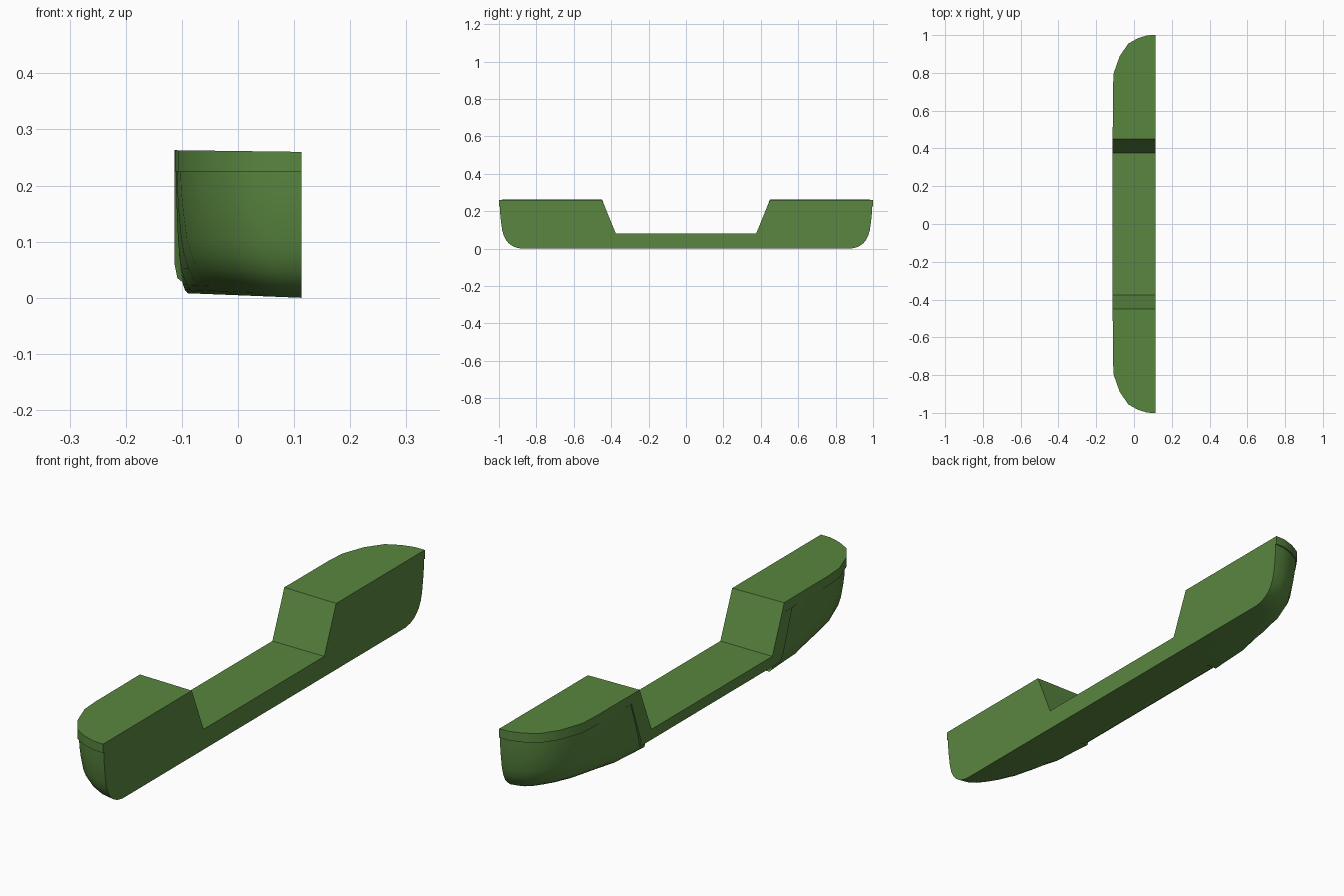
import bpy, bmesh, math

if "Cube" in bpy.data.objects:
    bpy.data.objects.remove(bpy.data.objects["Cube"])

BACK = 0.113
green = bpy.data.materials.new("green_paint")
green.diffuse_color = (0.1, 0.24, 0.05, 1)
green.use_nodes = True
green.node_tree.nodes["Principled BSDF"].inputs["Base Color"].default_value = green.diffuse_color


def inner(z):           # slanted side of the centre opening
    return 0.375 + 0.075 * (z - 0.08) / 0.183


def outer(z):           # outer edge of the raised frame
    return 0.42 + 0.08 * z / 0.225


def loft(name, rows, caps=(), mirror=False, smooth=True):
    """Skin equal-length rows of points; caps are closed polygons."""
    bm = bmesh.new()
    grid = [[bm.verts.new(p) for p in r] for r in rows]
    for a, b in zip(grid, grid[1:]):
        for i in range(len(a) - 1):
            bm.faces.new((a[i], a[i + 1], b[i + 1], b[i]))
    for c in caps:
        bm.faces.new([bm.verts.new(p) for p in c])
    bmesh.ops.remove_doubles(bm, verts=bm.verts, dist=1e-5)
    bmesh.ops.recalc_face_normals(bm, faces=bm.faces)
    me = bpy.data.meshes.new(name)
    bm.to_mesh(me)
    bm.free()
    ob = bpy.data.objects.new(name, me)
    bpy.context.collection.objects.link(ob)
    me.materials.append(green)
    if mirror:
        m = ob.modifiers.new("mirror", 'MIRROR')
        m.use_axis = (False, True, False)
        m.use_mirror_merge = False
    bpy.ops.object.select_all(action='DESELECT')
    ob.select_set(True)
    bpy.context.view_layer.objects.active = ob
    if smooth:
        bpy.ops.object.shade_smooth_by_angle(angle=math.radians(35))
    return ob


# Centre beam: rounded lower front edge, slanted ends
sec = [(BACK, 0.0), (-0.05, 0.009), (-0.085, 0.017), (-0.108, 0.035),
       (-0.113, 0.06), (-0.113, 0.08)]
ends = [[(x, s * outer(z), z) for x, z in sec] for s in (-1, 1)]
top = [(x, s * inner(0.08), 0.08) for x, s in
       ((BACK, -1), (BACK, 1), (-0.113, 1), (-0.113, -1))]
loft("centre_beam", ends,
     [e + [(BACK, e[-1][1], 0.08)] for e in ends] + [top])

# Slanted posts beside the opening
fx = -0.113
loft("slanted_post",
     [[(BACK, inner(z), z), (fx, inner(z), z), (fx, outer(z), z),
       (BACK, outer(z), z)] for z in (0.08, 0.225)], mirror=True, smooth=False)

# Plan curves of the corner: at the lip and near the bottom
plan_top = [(-0.112, 0.58), (-0.112, 0.72), (-0.107, 0.80), (-0.075, 0.89),
            (-0.03, 0.955), (0.02, 0.983), (0.07, 0.999), (BACK, 1.0)]
plan_low = [(-0.097, 0.57), (-0.08, 0.69), (-0.06, 0.78), (-0.03, 0.85),
            (0.0, 0.895), (0.035, 0.928), (0.07, 0.945), (BACK, 0.95)]

# Top lip, from the opening around the corner
lip = []
for z in (0.225, 0.26):
    tilt = 0.003 if z > 0.25 else 0
    row = [(BACK, inner(z)), (fx, inner(z))] + plan_top
    lip.append([(x, y, z + tilt * (BACK - x) / 0.226) for x, y in row])
loft("top_lip", lip, [lip[0], lip[1]], mirror=True)

# Corner body: bulging wall that tapers under the lip
levels = [(0.226, 0.09), (0.19, 0.12), (0.15, 0.2), (0.10, 0.34), (0.07, 0.5),
          (0.045, 0.75), (0.028, 1.05), (0.015, 1.4), (0.006, 1.8), (0.0, 2.4)]
body = []
for z, w in levels:
    row = [(-0.109 + 0.008 * w, outer(z) - 0.03)]
    row += [(a[0] + (b[0] - a[0]) * w, a[1] + (b[1] - a[1]) * w)
            for a, b in zip(plan_top, plan_low)]
    body.append([(x, y, z + 0.04 * (BACK - x) * (0.226 - z) / 0.226)
                 for x, y in row])
bottom = body[-1] + [(BACK, 0.39, 0.0)]
loft("corner_body", body, [bottom], mirror=True)

# Flat back face
half = [(0.0, 0.08), (inner(0.08), 0.08), (inner(0.26), 0.26), (1.0, 0.26),
        (1.0, 0.225)] + [(r[-1][1], r[-1][2]) for r in body]
outline = half[1:] + [(-y, z) for y, z in reversed(half[1:])]
loft("back_face", [], [[(BACK, y, z) for y, z in outline]], smooth=False)
# The back panel must face +x
me = bpy.data.objects["back_face"].data
if me.polygons[0].normal.x < 0:
    me.flip_normals()
